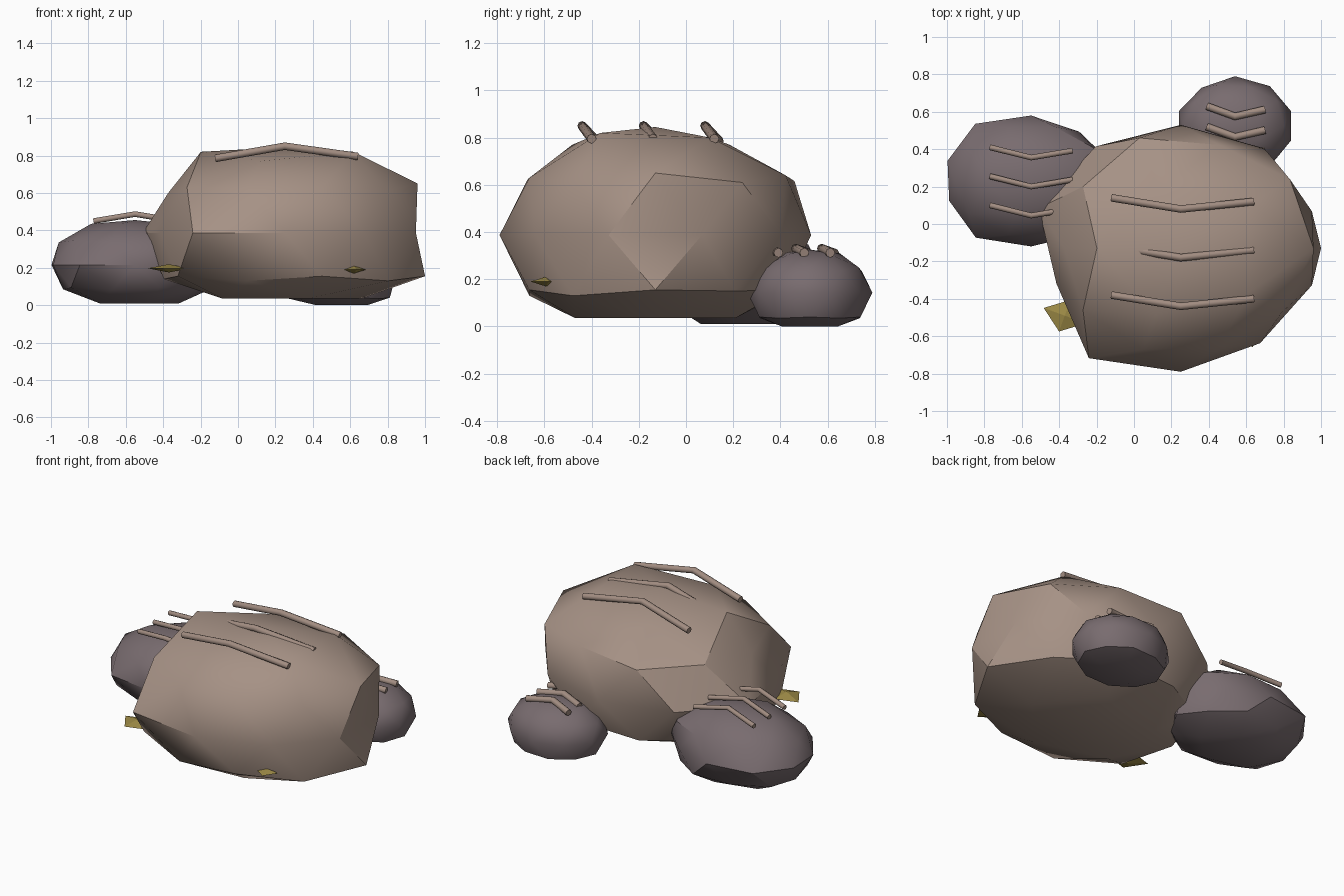
import bpy
import bmesh
from math import atan2, cos, degrees, pi, radians, sin
from mathutils import Matrix, Vector

cube = bpy.data.objects.get("Cube")
if cube:
    bpy.data.objects.remove(cube, do_unlink=True)


def make_material(name, colour):
    material = bpy.data.materials.new(name)
    material.use_nodes = True
    material.diffuse_color = (*colour, 1)
    shader = next(n for n in material.node_tree.nodes if n.type == "BSDF_PRINCIPLED")
    shader.inputs["Base Color"].default_value = (*colour, 1)
    return material


tan_stone = make_material("tan stone", (0.38, 0.285, 0.235))
grey_stone = make_material("purple grey stone", (0.19, 0.15, 0.16))
streak_stone = make_material("streak brown", (0.36, 0.265, 0.22))
gold = make_material("dull gold", (0.33, 0.25, 0.06))


def add_object(name, mesh, material):
    obj = bpy.data.objects.new(name, mesh)
    bpy.context.collection.objects.link(obj)
    mesh.materials.clear()
    mesh.materials.append(material)
    return obj


def smooth(obj, angle):
    bpy.ops.object.select_all(action="DESELECT")
    obj.select_set(True)
    bpy.context.view_layer.objects.active = obj
    bpy.ops.object.shade_smooth_by_angle(angle=radians(angle))


def spread(value, count):
    return value if isinstance(value, list) else [value] * count


def make_rock(name, centre, size, rings, material):
    """Icosphere whose rings of vertices, top to bottom, get new radii and heights."""
    bm = bmesh.new()
    bmesh.ops.create_icosphere(bm, subdivisions=2, radius=1,
                               matrix=Matrix.Rotation(pi, 4, "Z"))
    levels = {}
    for vert in bm.verts:
        levels.setdefault(round(vert.co.z, 1), []).append(vert)
    for level, (radii, heights) in zip(sorted(levels, reverse=True), rings):
        ring = sorted(levels[level],
                      key=lambda v: round(degrees(atan2(v.co.y, v.co.x))) % 360)
        count = len(ring)
        for vert, r, z in zip(ring, spread(radii, count), spread(heights, count)):
            turn = atan2(vert.co.y, vert.co.x)
            vert.co = (centre[0] + size[0] * r * cos(turn),
                       centre[1] + size[1] * r * sin(turn), z)
    bmesh.ops.recalc_face_normals(bm, faces=bm.faces)
    mesh = bpy.data.meshes.new(name)
    bm.to_mesh(mesh)
    bm.free()
    smooth(add_object(name, mesh, material), 30)


# Boulders: (radii, heights) of each ring
make_rock("large_boulder", (0.25, -0.13), (0.76, 0.66), [
    (0, 0.845),
    ([0.6, 0.5, 0.59, 0.56, 0.6], [0.8, 0.77, 0.82, 0.77, 0.82]),
    ([0.934, 0.88, 0.85, 0.85, 0.85], [0.65, 0.64, 0.63, 0.63, 0.63]),
    ([0.95, 0.94, 0.82, 0.86, 0.88], [0.61, 0.615, 0.6, 0.625, 0.61]),
    ([0.97, 1, 1, 1.02, 1.05, 0.92, 1.1, 1, 0.95, 0.97], 0.387),
    ([0.987, 0.88, 0.88, 0.93, 0.85], 0.155),
    ([0.87, 0.86, 0.85, 0.85, 0.9], [0.15, 0.14, 0.14, 0.13, 0.13]),
    (0.54, 0.035),
    (0, 0.035)], tan_stone)

make_rock("right_boulder", (-0.55, 0.23), (0.47, 0.35), [
    (0, 0.455),
    (0.5, 0.435),
    (0.87, 0.345),
    (0.87, 0.335),
    ([0.95, 0.93, 1, 1.08, 1, 0.98, 1.07, 1, 1, 0.95], 0.215),
    (0.9, 0.095),
    (0.82, 0.085),
    (0.5, 0.01),
    (0, 0.01)], grey_stone)

make_rock("back_boulder", (0.54, 0.525), (0.32, 0.265), [
    (0, 0.325),
    (0.5, 0.31),
    (0.82, 0.25),
    (0.87, 0.235),
    ([0.98, 0.99, 1, 0.95, 0.98, 0.98, 1, 1, 1, 0.98], 0.143),
    (0.85, 0.04),
    (0.84, 0.035),
    (0.47, 0),
    (0, 0)], grey_stone)


def make_streak(name, points, radius):
    """Thin bent rod through the points."""
    curve = bpy.data.curves.new(name, "CURVE")
    curve.dimensions = "3D"
    curve.bevel_depth = radius
    curve.bevel_resolution = 2
    curve.use_fill_caps = True
    spline = curve.splines.new("POLY")
    spline.points.add(len(points) - 1)
    for target, point in zip(spline.points, points):
        target.co = (*point, 1)
    helper = bpy.data.objects.new(name + "_path", curve)
    bpy.context.collection.objects.link(helper)
    graph = bpy.context.evaluated_depsgraph_get()
    mesh = bpy.data.meshes.new_from_object(helper.evaluated_get(graph))
    bpy.data.objects.remove(helper, do_unlink=True)
    mesh.name = name
    smooth(add_object(name, mesh, streak_stone), 60)


# Bent streaks: x of the three points, bend depth, end and middle heights, radius, rows
streak_sets = {
    "large": ((-0.12, 0.25, 0.64), 0.06, (0.785, 0.85, 0.795), 0.02, (0.14, -0.12, -0.38)),
    "right": ((-0.77, -0.55, -0.33), 0.055, (0.45, 0.487, 0.45), 0.015, (0.41, 0.255, 0.1)),
    "back": ((0.39, 0.54, 0.7), 0.055, (0.31, 0.33, 0.312), 0.02, (0.63, 0.52, 0.41)),
}
for name, (xs, bend, zs, radius, rows) in streak_sets.items():
    for number, y in enumerate(rows, 1):
        ys = (y, y - bend, y - bend / 3)
        make_streak(f"{name}_streak_{number}", list(zip(xs, ys, zs)), radius)


def make_shard(name, centre, size, turn):
    """Flat four-sided double pyramid."""
    bm = bmesh.new()
    bmesh.ops.create_cone(bm, segments=4, radius1=1, radius2=0, depth=1,
                          matrix=Matrix.Translation((0, 0, 0.5)))
    bmesh.ops.create_cone(bm, segments=4, radius1=1, radius2=0, depth=1,
                          matrix=Matrix.Translation((0, 0, -0.5)) @ Matrix.Scale(-1, 4, (0, 0, 1)))
    bmesh.ops.remove_doubles(bm, verts=bm.verts, dist=0.001)
    bmesh.ops.transform(bm, verts=bm.verts,
                        matrix=Matrix.Translation(Vector(centre))
                        @ Matrix.Rotation(radians(turn), 4, "Z")
                        @ Matrix.Diagonal((*size, 1)))
    bmesh.ops.recalc_face_normals(bm, faces=bm.faces)
    mesh = bpy.data.meshes.new(name)
    bm.to_mesh(mesh)
    bm.free()
    add_object(name, mesh, gold)


# Gold shards at the foot of the large boulder
make_shard("right_gold_shard", (-0.37, -0.49, 0.197), (0.12, 0.09, 0.022), -20)
make_shard("left_gold_shard", (0.62, -0.595, 0.19), (0.065, 0.065, 0.02), 12)
